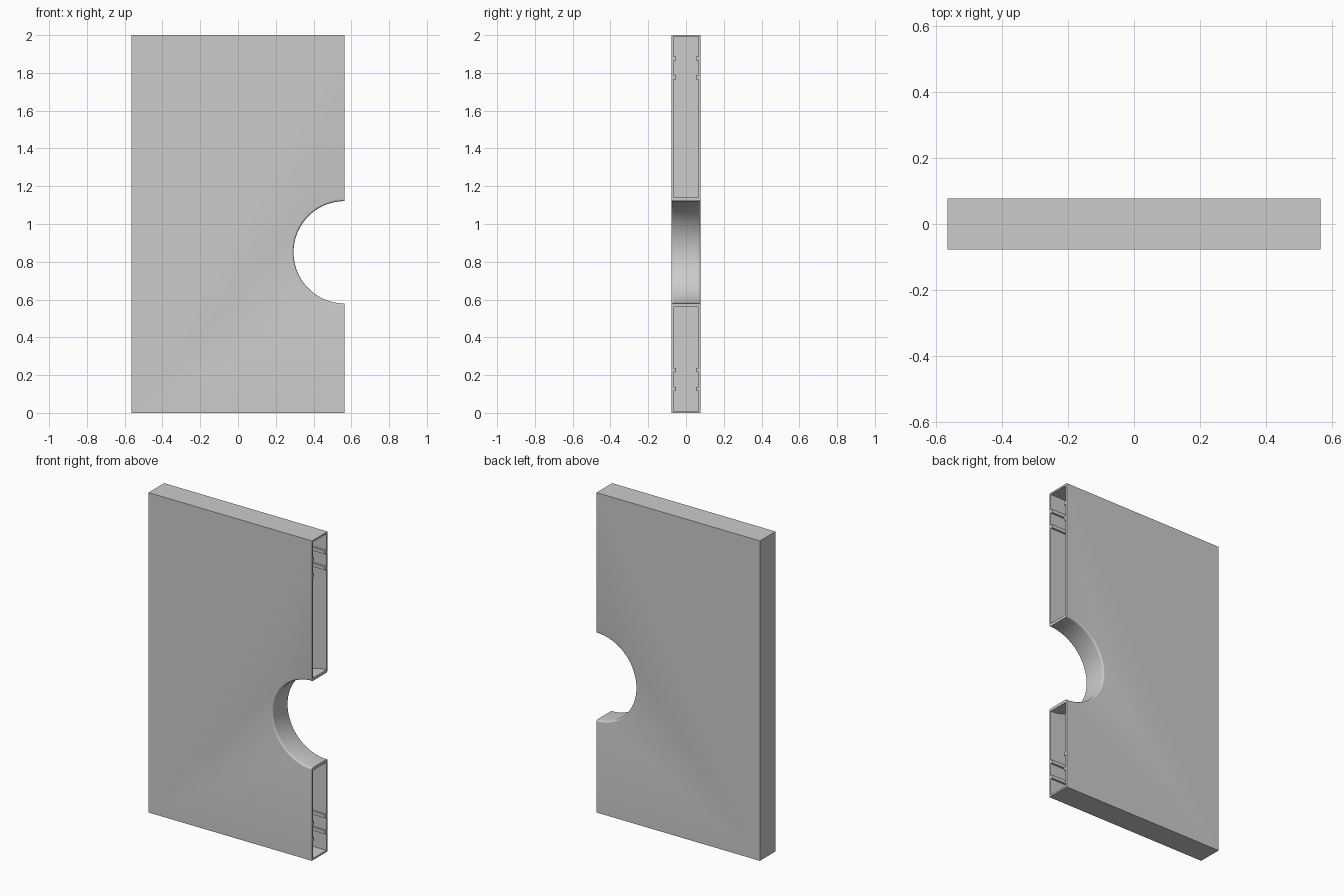
import bpy, bmesh
from math import sin, cos, pi

if "Cube" in bpy.data.objects:
    bpy.data.objects.remove(bpy.data.objects["Cube"])

HX, HY, H = 0.565, 0.077, 2.0      # half width, half depth, height
T = 0.011                          # wall thickness
CZ, R, BEV = 0.85, 0.271, 0.011    # round cut-out and its rounded rim
SEG = 96


def make(name, bm):
    bmesh.ops.recalc_face_normals(bm, faces=bm.faces)
    me = bpy.data.meshes.new(name)
    bm.to_mesh(me)
    bm.free()
    ob = bpy.data.objects.new(name, me)
    bpy.context.collection.objects.link(ob)
    return ob


def extrude_x(name, outline, x0, x1):
    bm = bmesh.new()
    face = bm.faces.new([bm.verts.new((x0, y, z)) for y, z in outline])
    new = bmesh.ops.extrude_face_region(bm, geom=[face])["geom"]
    verts = [v for v in new if isinstance(v, bmesh.types.BMVert)]
    bmesh.ops.translate(bm, verts=verts, vec=(x1 - x0, 0, 0))
    return make(name, bm)


def lathe_y(name, profile):
    """Closed solid of (radius, y) rings around the cut-out axis."""
    bm = bmesh.new()
    rings = [[bm.verts.new((HX + r * cos(2 * pi * i / SEG), y,
                            CZ + r * sin(2 * pi * i / SEG)))
              for i in range(SEG)] for r, y in profile]
    for a, b in zip(rings, rings[1:]):
        for i in range(SEG):
            j = (i + 1) % SEG
            bm.faces.new((a[i], a[j], b[j], b[i]))
    bm.faces.new(rings[0])
    bm.faces.new(rings[-1])
    return make(name, bm)


def subtract(ob, cutter):
    mod = ob.modifiers.new("cut", "BOOLEAN")
    mod.operation, mod.solver, mod.object = "DIFFERENCE", "EXACT", cutter
    bpy.context.view_layer.objects.active = ob
    bpy.ops.object.modifier_apply(modifier=mod.name)
    bpy.data.objects.remove(cutter)


# outer block
panel = extrude_x("half_panel_shell",
                  [(-HY, 0), (HY, 0), (HY, H), (-HY, H)], -HX, HX)

# cavity section, notched where the guide ribs stand
yi, rib, half = HY - T, 0.012, 0.011
side = [(yi, T)]
for z in (0.127, 0.227, 1.777, 1.877):
    side += [(yi, z - half), (yi - rib, z - half),
             (yi - rib, z + half), (yi, z + half)]
side.append((yi, H - T))
cavity = extrude_x("cavity", side + [(-y, z) for y, z in reversed(side)],
                   -HX + T, HX + 0.1)

# wall left around the cut-out
subtract(cavity, lathe_y("collar", [(R + 0.018, -0.2), (R + 0.018, 0.2)]))
subtract(panel, cavity)

# round cut-out with softened rim
arc = [(R + BEV * (1 - cos(a)), HY - BEV + BEV * sin(a))
       for a in (pi / 2 * k / 5 for k in range(6))]
prof = arc + [(R + BEV, HY + 0.05)]
subtract(panel, lathe_y("cutout", [(r, -y) for r, y in reversed(prof)] + prof))

bpy.ops.object.select_all(action="DESELECT")
panel.select_set(True)
bpy.context.view_layer.objects.active = panel
bpy.ops.object.shade_smooth_by_angle(angle=0.52)
